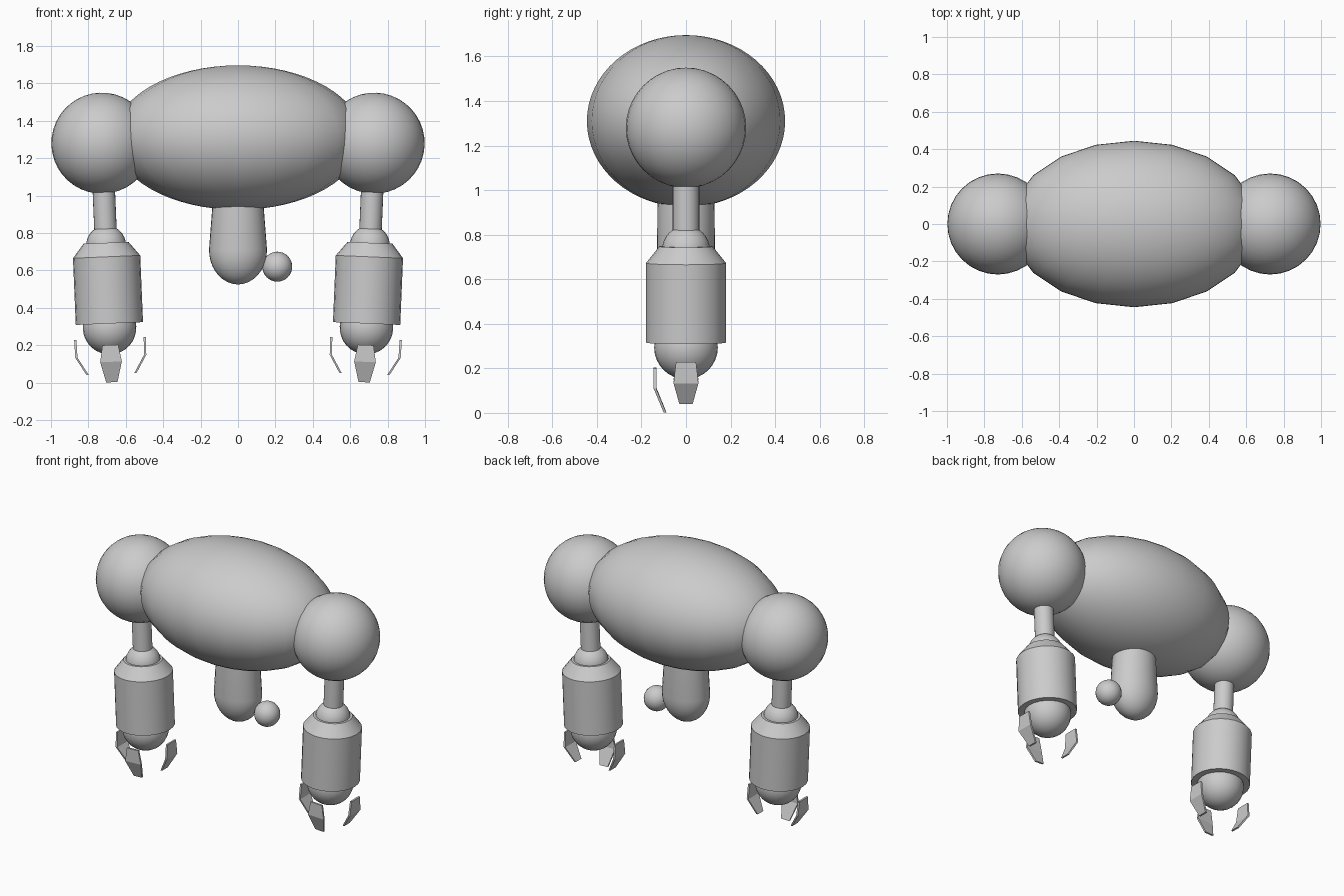
import bpy
import bmesh
import math
from mathutils import Matrix, Vector

if "Cube" in bpy.data.objects:
    bpy.data.objects.remove(bpy.data.objects["Cube"])

TILT = math.radians(2.4)


def finish(name, bm, matrix=Matrix.Identity(4), smooth=True):
    bmesh.ops.transform(bm, matrix=matrix, verts=bm.verts)
    bmesh.ops.recalc_face_normals(bm, faces=bm.faces)
    mesh = bpy.data.meshes.new(name)
    bm.to_mesh(mesh)
    bm.free()
    ob = bpy.data.objects.new(name, mesh)
    bpy.context.collection.objects.link(ob)
    if smooth:
        bpy.ops.object.select_all(action='DESELECT')
        ob.select_set(True)
        bpy.context.view_layer.objects.active = ob
        bpy.ops.object.shade_smooth_by_angle(angle=math.radians(30))
    return ob


def ball(name, centre, radii, segs=32, rings=20, matrix=Matrix.Identity(4)):
    bm = bmesh.new()
    bmesh.ops.create_uvsphere(bm, u_segments=segs, v_segments=rings, radius=1)
    local = Matrix.Translation(centre) @ Matrix.Diagonal((*radii, 1))
    return finish(name, bm, matrix @ local)


def lathe(name, profile, matrix, segs=24):
    """Closed stack of elliptical rings; profile holds (rx, ry, z)."""
    bm = bmesh.new()
    rings = []
    for rx, ry, z in profile:
        rings.append([bm.verts.new((rx * math.cos(2 * math.pi * i / segs),
                                    ry * math.sin(2 * math.pi * i / segs), z))
                      for i in range(segs)])
    for a, b in zip(rings, rings[1:]):
        for i in range(segs):
            j = (i + 1) % segs
            bm.faces.new((a[i], a[j], b[j], b[i]))
    bm.faces.new(rings[0])
    bm.faces.new(rings[-1])
    return finish(name, bm, matrix)


def claw(name, direction, rows, matrix, thickness=0.012):
    """Bent tapering plate; rows hold (distance, half width, z)."""
    d = Vector(direction)
    t = Vector((-d.y, d.x, 0))
    up = Vector((0, 0, 1))
    bm = bmesh.new()
    loops = [[bm.verts.new(d * (r - inset) + t * (w * s) + up * z)
              for inset, s in ((0, -1), (0, 1), (thickness, 1), (thickness, -1))]
             for r, w, z in rows]
    for a, b in zip(loops, loops[1:]):
        for i in range(4):
            j = (i + 1) % 4
            bm.faces.new((a[i], a[j], b[j], b[i]))
    bm.faces.new(loops[0])
    bm.faces.new(loops[-1])
    return finish(name, bm, matrix, smooth=False)


# Main body
ball("body", (0, 0, 1.31), (0.665, 0.445, 0.386), segs=20, rings=32)

# Hanging stalk with a rounded end, and the small ball beside it
stalk = [(0.135, 0.128, 0.97), (0.155, 0.130, 0.71)]
for k in range(1, 10):
    a = math.radians(k * 9.8)
    stalk.append((0.155 * math.cos(a), 0.13 * math.cos(a), 0.71 - 0.185 * math.sin(a)))
lathe("stalk", stalk, Matrix.Identity(4), 32)
ball("side_ball", (0.21, 0.01, 0.62), (0.08,) * 3, 24, 16)

# Arms: built hanging from the shoulder, leaning slightly inward
side_rows = [(0.192, 0.045, 0.235), (0.190, 0.056, 0.14), (0.134, 0.03, 0.045)]
front_rows = [(0.145, 0.042, 0.2), (0.145, 0.058, 0.11), (0.10, 0.03, 0.001)]
for side, s in (("left", -1), ("right", 1)):
    m = (Matrix.Translation((s * 0.728, 0, 1.28)) @ Matrix.Rotation(s * TILT, 4, 'Y')
         @ Matrix.Translation((0, 0, -1.28)))
    ball(side + "_shoulder", (0, 0, 1.28), (0.27,) * 3, matrix=m)
    lathe(side + "_upper_arm", [(0.06, 0.06, 1.08), (0.06, 0.06, 0.78)], m)
    ball(side + "_elbow", (0, 0, 0.733), (0.107,) * 3, 24, 16, m)
    lathe(side + "_forearm", [(0.12, 0.12, 0.747), (0.18, 0.18, 0.672),
                              (0.18, 0.18, 0.315)], m)
    ball(side + "_hand", (0, 0, 0.293), (0.143,) * 3, 24, 16, m)
    claw(side + "_claw_a", (-1, 0, 0), side_rows, m)
    claw(side + "_claw_b", (1, 0, 0), side_rows, m)
    claw(side + "_claw_front", (0, -1, 0), front_rows, m)
